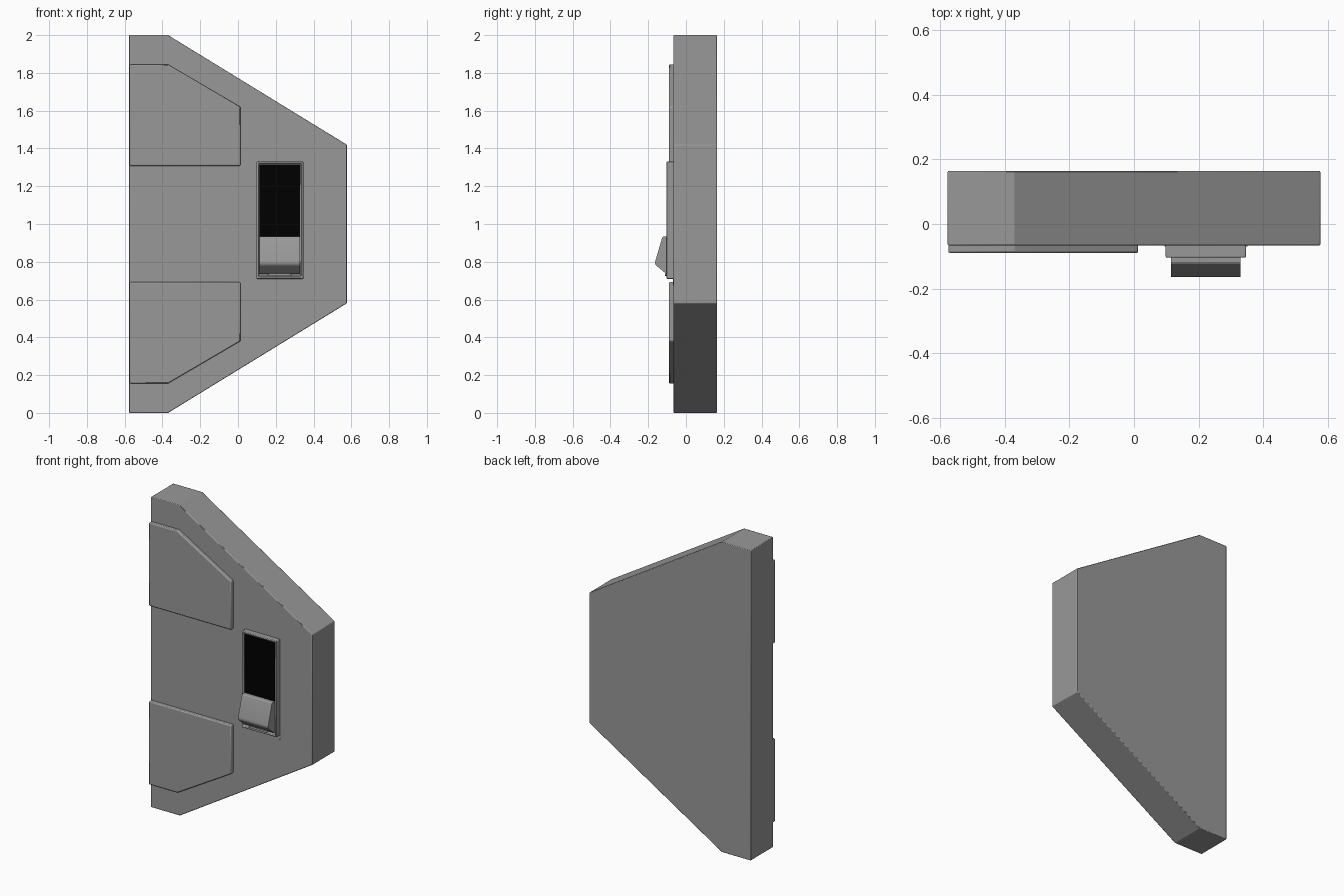
import bpy, bmesh

if "Cube" in bpy.data.objects:
    bpy.data.objects.remove(bpy.data.objects["Cube"])


def material(name, value):
    mat = bpy.data.materials.new(name)
    mat.diffuse_color = (value, value, value, 1)
    mat.use_nodes = True
    mat.node_tree.nodes["Principled BSDF"].inputs["Base Color"].default_value = mat.diffuse_color
    return mat


grey = material("dark_grey", 0.318)
black = material("black", 0.0)


def prism(name, pts, a, b, axis='Y', bevel=0.0, segments=2, mat=grey):
    """Extrude a profile along Y (points are x,z) or along X (points are y,z)."""
    def place(p, d):
        return (p[0], d, p[1]) if axis == 'Y' else (d, p[0], p[1])
    bm = bmesh.new()
    face = bm.faces.new([bm.verts.new(place(p, a)) for p in pts])
    ext = bmesh.ops.extrude_face_region(bm, geom=[face])
    move = (0, b - a, 0) if axis == 'Y' else (b - a, 0, 0)
    bmesh.ops.translate(bm, vec=move, verts=[g for g in ext['geom'] if isinstance(g, bmesh.types.BMVert)])
    bmesh.ops.recalc_face_normals(bm, faces=bm.faces)
    mesh = bpy.data.meshes.new(name)
    bm.to_mesh(mesh)
    bm.free()
    mesh.materials.append(mat)
    ob = bpy.data.objects.new(name, mesh)
    bpy.context.collection.objects.link(ob)
    if bevel:
        mod = ob.modifiers.new("edge_bevel", 'BEVEL')
        mod.width, mod.segments, mod.limit_method = bevel, segments, 'ANGLE'
        mod.angle_limit = 0.7
    bpy.context.view_layer.objects.active = ob
    ob.select_set(True)
    bpy.ops.object.shade_smooth_by_angle(angle=0.52)
    ob.select_set(False)
    return ob


def rect(x0, x1, z0, z1):
    return [(x0, z0), (x1, z0), (x1, z1), (x0, z1)]


# Main trapezoid slab
prism("body", [(-0.576, 0), (-0.37, 0), (0.576, 0.58), (0.576, 1.42),
               (-0.37, 2), (-0.576, 2)], -0.066, 0.164, bevel=0.004)

# Two raised panels, mirrored about mid height
panel = [(-0.574, 0.156), (-0.37, 0.156), (0.013, 0.38), (0.013, 0.692), (-0.574, 0.692)]
prism("lower_panel", panel, -0.09, -0.06, bevel=0.006)
prism("upper_panel", [(x, 2 - z) for x, z in panel], -0.09, -0.06, bevel=0.006)

# Switch housing frame: inset the front face and sink it to form the slot
frame = prism("switch_frame", rect(0.098, 0.346, 0.71, 1.33), -0.104, -0.06)
bm = bmesh.new()
bm.from_mesh(frame.data)
front = min(bm.faces, key=lambda f: f.calc_center_median().y)
bmesh.ops.inset_region(bm, faces=[front], thickness=0.015)
bmesh.ops.inset_region(bm, faces=[front], thickness=0.002, depth=-0.012)
bm.to_mesh(frame.data)
bm.free()
mod = frame.modifiers.new("edge_bevel", 'BEVEL')
mod.width, mod.segments = 0.004, 2

# Black slot behind the lever
prism("switch_slot", rect(0.115, 0.329, 0.93, 1.312), -0.096, -0.07, mat=black)

# Wedge-shaped lever with a rounded nose
prism("switch_lever", [(-0.08, 0.935), (-0.118, 0.935), (-0.124, 0.931), (-0.127, 0.924),
                       (-0.162, 0.805), (-0.164, 0.794), (-0.161, 0.784), (-0.154, 0.777),
                       (-0.103, 0.735), (-0.08, 0.735)], 0.115, 0.329, 'X')

# Small lip and thin rounded plate under the lever
prism("lever_lip", [(0.16, 0.724), (0.28, 0.724), (0.286, 0.73), (0.272, 0.738),
                    (0.168, 0.738), (0.154, 0.73)], -0.11, -0.08)
prism("lower_plate", [(0.095, 0.693), (0.1, 0.681), (0.112, 0.675), (0.333, 0.675),
                      (0.345, 0.681), (0.35, 0.693), (0.35, 0.715), (0.095, 0.715)], -0.069, -0.06)
